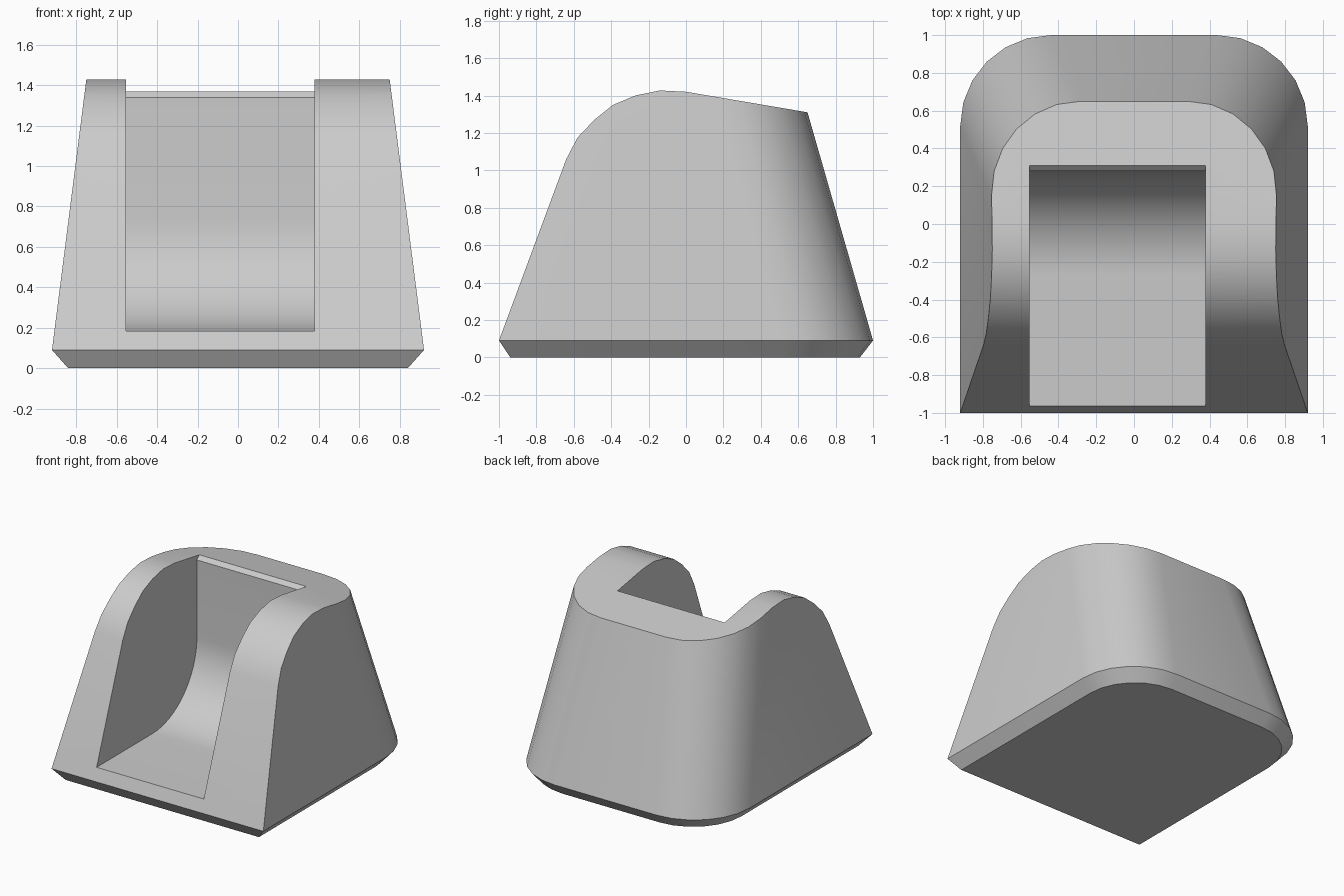
import bpy, bmesh, math
from mathutils import Vector

cube = bpy.data.objects.get("Cube")
if cube:
    bpy.data.objects.remove(cube, do_unlink=True)

grey = bpy.data.materials.new("light_grey")
grey.use_nodes = True
grey.diffuse_color = (0.6, 0.6, 0.6, 1)
grey.node_tree.nodes["Principled BSDF"].inputs["Base Color"].default_value = (0.6, 0.6, 0.6, 1)


def make_object(name, bm):
    bmesh.ops.recalc_face_normals(bm, faces=bm.faces[:])
    mesh = bpy.data.meshes.new(name)
    bm.to_mesh(mesh)
    bm.free()
    mesh.materials.append(grey)
    obj = bpy.data.objects.new(name, mesh)
    bpy.context.collection.objects.link(obj)
    return obj


def loft(rings):
    """Skin a stack of matching closed rings and cap both ends."""
    bm = bmesh.new()
    rows = [[bm.verts.new(p) for p in ring] for ring in rings]
    n = len(rows[0])
    for low, high in zip(rows, rows[1:]):
        for i in range(n):
            j = (i + 1) % n
            bm.faces.new((low[i], low[j], high[j], high[i]))
    bm.faces.new(rows[0][::-1])
    bm.faces.new(rows[-1])
    return bm


def outline(z, half, front, back, rx, ry, steps=6):
    """Plan outline: square front corners, rounded back corners."""
    right = [(half, front, z)]
    for i in range(steps + 1):
        a = math.pi / 2 * i / steps
        right.append((half - rx + rx * math.cos(a), back - ry + ry * math.sin(a), z))
    return right + [(-x, y, h) for x, y, h in reversed(right)]


# Tapered body with a chamfered foot
bm = loft([
    outline(0, 0.84, -0.94, 0.93, 0.42, 0.42),
    outline(0.09, 0.92, -1, 1, 0.48, 0.48),
    outline(1.5, 0.741, -0.477, 0.595, 0.479, 0.475),
])

# Trim the top to the rounded side profile (y, z)
crown = [(-0.64, 1.06), (-0.58, 1.175), (-0.49, 1.27), (-0.39, 1.35),
         (-0.27, 1.4), (-0.14, 1.427), (0, 1.42), (0.65, 1.31)]
for (y0, z0), (y1, z1) in zip(crown, crown[1:]):
    bmesh.ops.bisect_plane(
        bm, geom=bm.verts[:] + bm.edges[:] + bm.faces[:], dist=1e-5,
        plane_co=Vector((0, y0, z0)), plane_no=Vector((0, z0 - z1, y1 - y0)),
        clear_outer=True)
    bmesh.ops.holes_fill(bm, edges=[e for e in bm.edges if e.is_boundary], sides=0)
body = make_object("body", bm)

# Slot: flat floor, curved rise, upright back wall and a small top chamfer
slot = [(-1.3, 0.185)]
for i in range(17):
    a = math.pi / 2 * i / 16
    slot.append((-0.27 + 0.55 * math.sin(a), 0.735 - 0.55 * math.cos(a)))
slot += [(0.28, 1.338), (0.41, 1.468), (0.41, 1.8), (-1.3, 1.8)]
cutter = make_object("slot_cutter", loft([[(x, y, z) for y, z in slot] for x in (-0.553, 0.378)]))
cutter.hide_render = True

cut = body.modifiers.new("slot", "BOOLEAN")
cut.operation = "DIFFERENCE"
cut.solver = "EXACT"
cut.object = cutter
bpy.ops.object.select_all(action="DESELECT")
body.select_set(True)
bpy.context.view_layer.objects.active = body
bpy.ops.object.modifier_apply(modifier=cut.name)
bpy.data.objects.remove(cutter, do_unlink=True)
bpy.ops.object.shade_smooth_by_angle(angle=math.radians(30))
